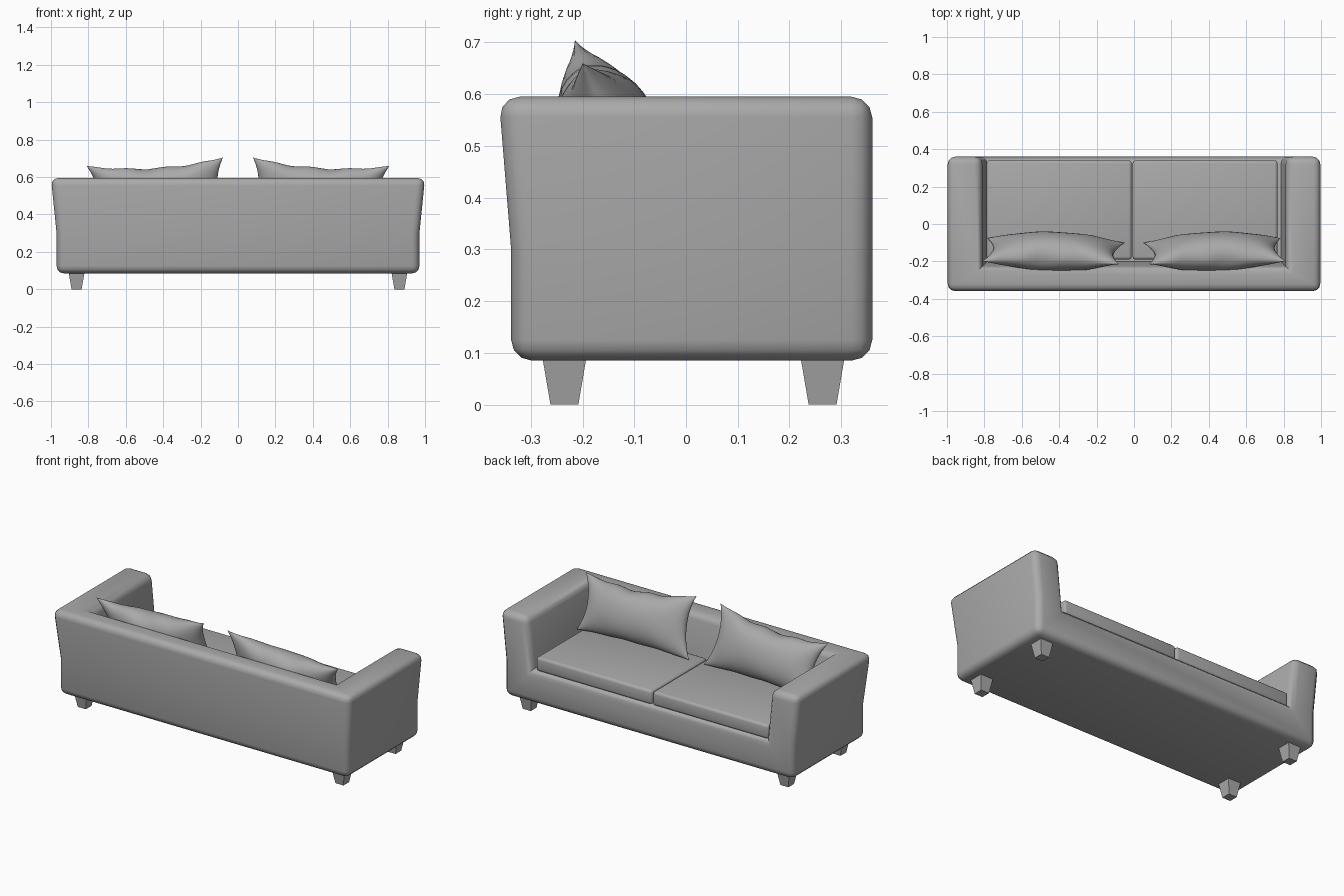
import bpy, bmesh, math
from mathutils import Vector

cube = bpy.data.objects.get("Cube")
if cube:
    bpy.data.objects.remove(cube, do_unlink=True)


def make_material(name, value):
    mat = bpy.data.materials.new(name)
    mat.use_nodes = True
    colour = (value, value, value, 1)
    mat.diffuse_color = colour
    mat.node_tree.nodes["Principled BSDF"].inputs["Base Color"].default_value = colour
    return mat


fabric = make_material("grey fabric", 0.4)


def finish(bm, name, smooth_angle=None):
    bmesh.ops.recalc_face_normals(bm, faces=bm.faces[:])
    mesh = bpy.data.meshes.new(name)
    bm.to_mesh(mesh)
    bm.free()
    mesh.materials.append(fabric)
    obj = bpy.data.objects.new(name, mesh)
    bpy.context.collection.objects.link(obj)
    if smooth_angle:
        bpy.ops.object.select_all(action="DESELECT")
        obj.select_set(True)
        bpy.context.view_layer.objects.active = obj
        bpy.ops.object.shade_smooth_by_angle(angle=math.radians(smooth_angle))
    return obj


def round_edges(bm, width, segments):
    """Round only the sharp outward edges, leaving inner corners crisp."""
    bmesh.ops.recalc_face_normals(bm, faces=bm.faces[:])
    edges = [e for e in bm.edges if e.is_convex and e.calc_face_angle() > 0.5]
    bmesh.ops.bevel(bm, geom=edges, offset=width, segments=segments,
                    profile=0.5, affect="EDGES", clamp_overlap=True)


# Sofa body: flared shell with arms, backrest and front rail in one piece
def build_body():
    bm = bmesh.new()

    def ring(half_width, back, z):
        # back left, back right, front right, front left
        return [bm.verts.new(p) for p in (
            (-half_width, back, z), (half_width, back, z),
            (half_width, 0.36, z), (-half_width, 0.36, z))]

    low = ring(0.97, -0.338, 0.085)
    mid = ring(0.97, -0.338, 0.30)
    top = ring(1.0, -0.362, 0.595)
    seat = ring(0.785, -0.20, 0.285)
    rim = ring(0.815, -0.23, 0.595)

    bm.faces.new(low)
    bm.faces.new(seat)
    for a, b in ((0, 1), (1, 2), (3, 0)):
        bm.faces.new((low[a], low[b], mid[b], mid[a]))
        bm.faces.new((mid[a], mid[b], top[b], top[a]))
        bm.faces.new((seat[a], seat[b], rim[b], rim[a]))
        bm.faces.new((top[a], top[b], rim[b], rim[a]))
    bm.faces.new((low[3], low[2], mid[2], top[2], rim[2],
                  seat[2], seat[3], rim[3], top[3], mid[3]))
    round_edges(bm, 0.04, 3)
    return finish(bm, "sofa_body", 35)


build_body()


# Seat cushions
def build_cushion(name, x):
    bm = bmesh.new()
    bmesh.ops.create_cube(bm, size=1)
    bmesh.ops.scale(bm, vec=(0.775, 0.53, 0.085), verts=bm.verts)
    bmesh.ops.translate(bm, vec=(x, 0.075, 0.322), verts=bm.verts)
    round_edges(bm, 0.016, 3)
    finish(bm, name, 35)


build_cushion("right_seat_cushion", -0.40)
build_cushion("left_seat_cushion", 0.38)


# Throw pillows: thin pointed corners, puffed middle, pinched wavy edges
def build_pillow(name, side, nu=28, nv=18):
    inner_top, outer_top = Vector((0.08, -0.215, 0.705)), Vector((0.81, -0.2, 0.66))
    inner_low, outer_low = Vector((0.05, -0.10, 0.37)), Vector((0.785, -0.075, 0.37))
    across = Vector((1, 0, 0))
    up = (inner_top - inner_low).normalized()
    normal = up.cross(across).normalized()
    bm = bmesh.new()
    for face_side in (-1, 1):
        grid = []
        for i in range(nu + 1):
            u = -math.cos(math.pi * i / nu)
            column = []
            for j in range(nv + 1):
                v = -math.cos(math.pi * j / nv)
                s, t = (u + 1) / 2, (v + 1) / 2
                p = inner_low.lerp(outer_low, s).lerp(inner_top.lerp(outer_top, s), t)
                p -= across * 0.045 * u * abs(u) * (1 - v * v)
                dip = 0.042 * (1 - u * u) + 0.006 * math.sin(u * 11) * (1 - u * u)
                p -= up * dip * v * abs(v) * (1 if v > 0 else 0.3)
                puff = max(0, (1 - u * u) * (1 - v * v)) ** 0.55
                crease = 1 + 0.08 * math.sin(u * 9) * v * v
                p += normal * face_side * 0.095 * puff * crease
                column.append(bm.verts.new((p.x * side, p.y, p.z)))
            grid.append(column)
        for i in range(nu):
            for j in range(nv):
                bm.faces.new((grid[i][j], grid[i + 1][j],
                              grid[i + 1][j + 1], grid[i][j + 1]))
    bmesh.ops.remove_doubles(bm, verts=bm.verts[:], dist=0.0004)
    finish(bm, name, 60)


build_pillow("right_pillow", -1)
build_pillow("left_pillow", 1)


# Tapered square legs
for x_name, x in (("right", -0.863), ("left", 0.863)):
    for y_name, y in (("front", -0.235), ("back", 0.264)):
        bm = bmesh.new()
        bmesh.ops.create_cube(bm, size=1)
        for v in bm.verts:
            half = 0.042 if v.co.z > 0 else 0.027
            v.co = (x + math.copysign(half, v.co.x),
                    y + math.copysign(half, v.co.y),
                    0.088 if v.co.z > 0 else 0)
        finish(bm, f"{y_name}_{x_name}_leg")
